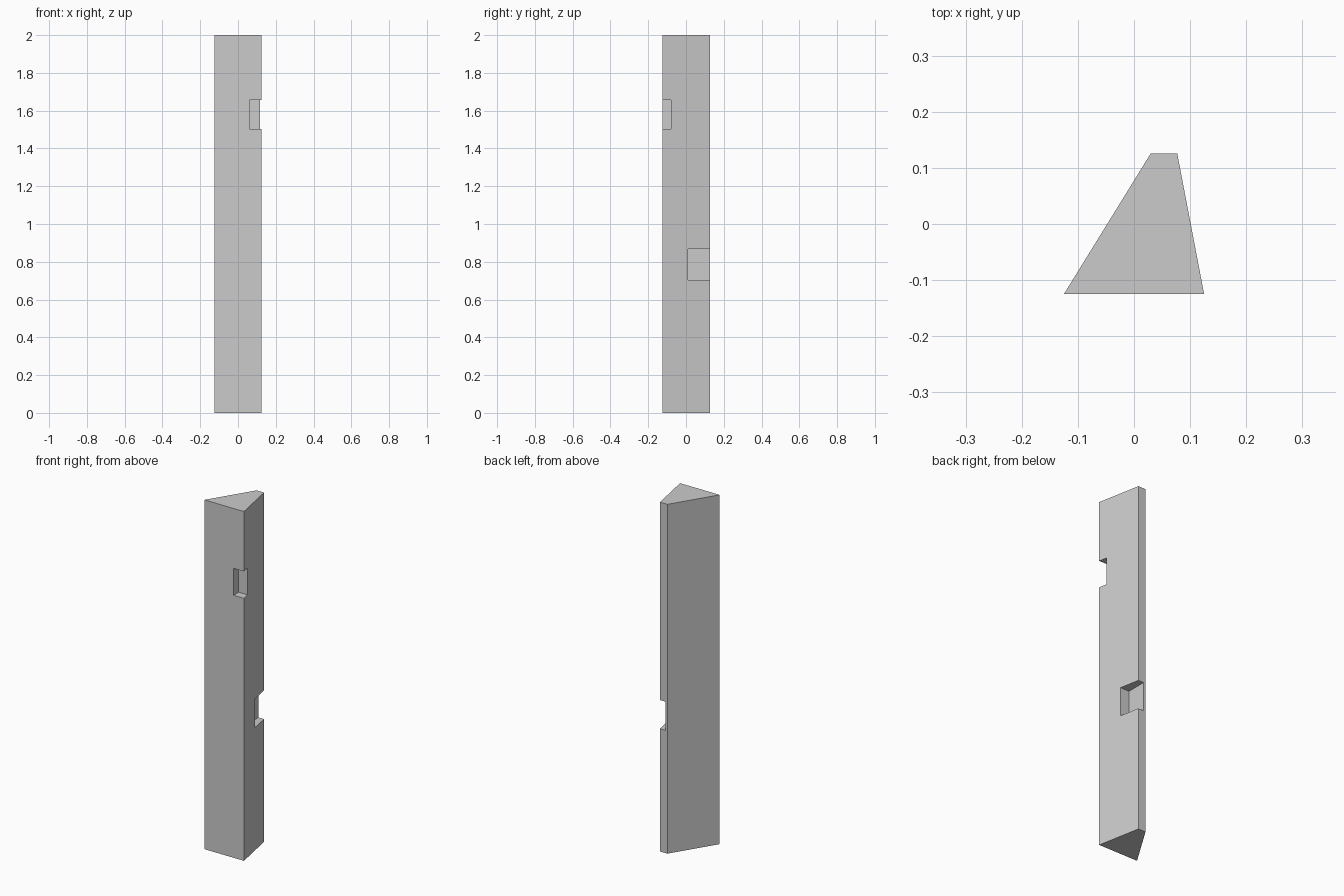
import bpy, bmesh

if "Cube" in bpy.data.objects:
    bpy.data.objects.remove(bpy.data.objects["Cube"])


def prism(name, profile, z0, z1):
    """Extrude a flat xy profile from z0 to z1."""
    bm = bmesh.new()
    face = bm.faces.new([bm.verts.new((x, y, z0)) for x, y in profile])
    top = bmesh.ops.extrude_face_region(bm, geom=[face])["geom"]
    verts = [v for v in top if isinstance(v, bmesh.types.BMVert)]
    bmesh.ops.translate(bm, verts=verts, vec=(0, 0, z1 - z0))
    bmesh.ops.recalc_face_normals(bm, faces=bm.faces)
    mesh = bpy.data.meshes.new(name)
    bm.to_mesh(mesh)
    bm.free()
    obj = bpy.data.objects.new(name, mesh)
    bpy.context.collection.objects.link(obj)
    return obj


def cut_notch(target, x, y, z):
    """Cut a box-shaped notch given by x, y and z ranges."""
    box = [(x[0], y[0]), (x[1], y[0]), (x[1], y[1]), (x[0], y[1])]
    cutter = prism("notch_cutter", box, *z)
    cutter.hide_render = True
    mod = target.modifiers.new("notch", "BOOLEAN")
    mod.operation = "DIFFERENCE"
    mod.solver = "EXACT"
    mod.object = cutter
    bpy.context.view_layer.objects.active = target
    bpy.ops.object.modifier_apply(modifier=mod.name)
    bpy.data.objects.remove(cutter)


# Tapered post
post = prism("post", [(-0.125, -0.125), (0.125, -0.125),
                      (0.077, 0.126), (0.03, 0.126)], 0, 2)

# Upper notch on the front right edge
cut_notch(post, (0.06, 0.3), (-0.3, -0.079), (1.503, 1.657))
# Lower notch on the back right edge
cut_notch(post, (0.042, 0.3), (0.011, 0.3), (0.703, 0.867))
